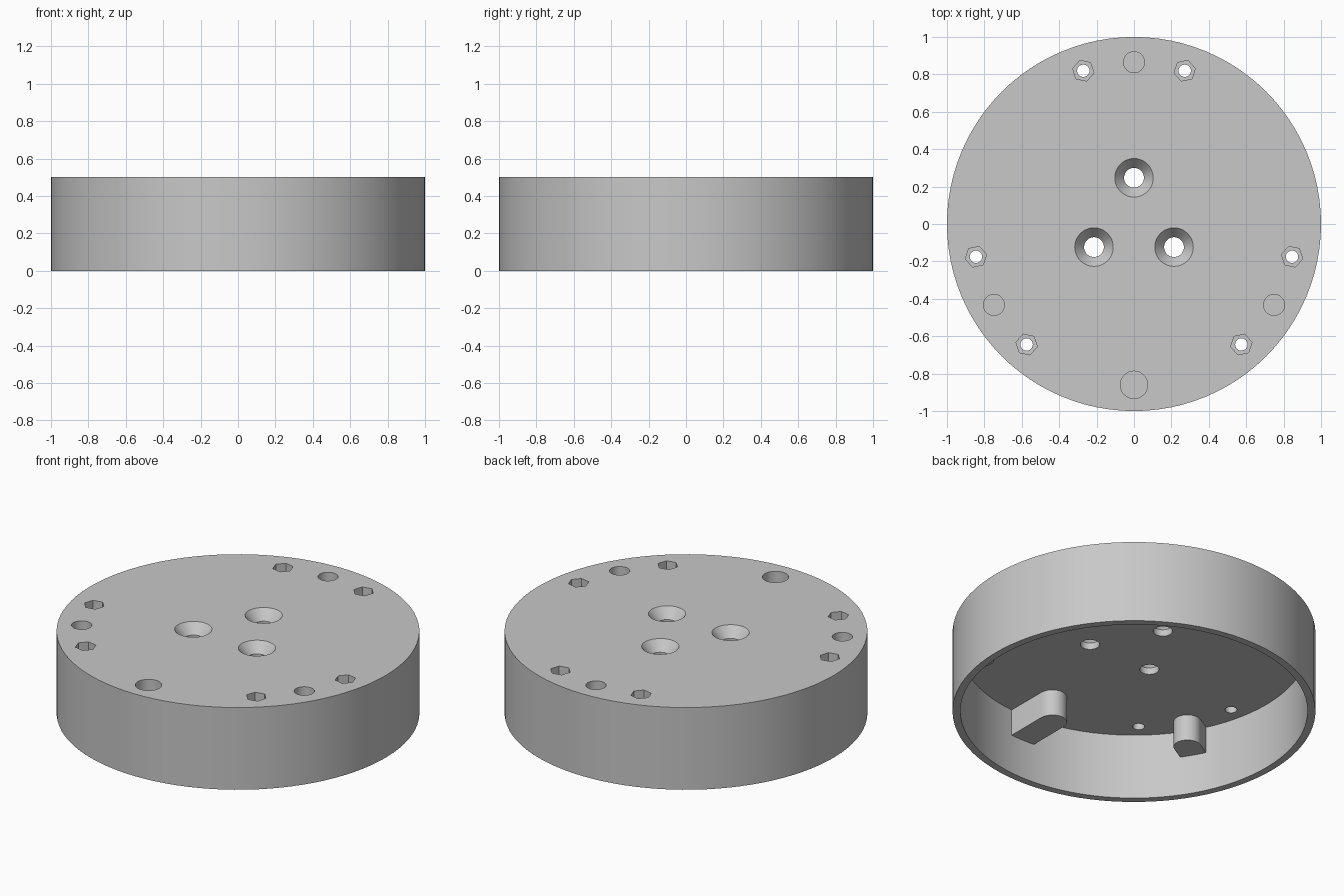
import bpy, bmesh
from math import sin, cos, pi, radians, atan2
from mathutils import Matrix

cube = bpy.data.objects.get("Cube")
if cube:
    bpy.data.objects.remove(cube, do_unlink=True)

grey = bpy.data.materials.new("plain_grey")
grey.use_nodes = True
colour = (0.58, 0.58, 0.58, 1)
grey.diffuse_color = colour
grey.node_tree.nodes["Principled BSDF"].inputs["Base Color"].default_value = colour


def loft(bm, rings):
    """Closed solid through rings of equal vertex count, capped at both ends."""
    loops = [[bm.verts.new(p) for p in ring] for ring in rings]
    faces = [bm.faces.new(loops[0]), bm.faces.new(loops[-1])]
    for a, b in zip(loops, loops[1:]):
        for i in range(len(a)):
            j = (i + 1) % len(a)
            faces.append(bm.faces.new((a[i], a[j], b[j], b[i])))
    bmesh.ops.recalc_face_normals(bm, faces=faces)


def lathe(bm, profile, x=0, y=0, sides=48, turn=0):
    """Solid of revolution from (radius, height) pairs."""
    angles = [turn + 2 * pi * i / sides for i in range(sides)]
    loft(bm, [[(x + r * cos(a), y + r * sin(a), z) for a in angles]
              for r, z in profile])


def boss(bm, angle, inner, half):
    """Post with a round inner end, running radially into the wall."""
    arc = [pi / 2 + pi * i / 16 for i in range(17)]
    outline = [(inner + half * cos(a), half * sin(a)) for a in arc]
    outline += [(0.975, -half), (0.975, half)]
    rot = Matrix.Rotation(angle, 3, 'Z')
    loft(bm, [[rot @ Matrix.Translation((0, 0, z)).to_3x3() @ v
               for v in vectors(outline, z)] for z in (BOSS_BOTTOM, 0.45)])


def vectors(points, z):
    from mathutils import Vector
    return [Vector((px, py, z)) for px, py in points]


def finish(bm, name):
    mesh = bpy.data.meshes.new(name)
    bm.to_mesh(mesh)
    bm.free()
    mesh.materials.append(grey)
    obj = bpy.data.objects.new(name, mesh)
    bpy.context.collection.objects.link(obj)
    return obj


TOP, CEILING, BOSS_BOTTOM, ABOVE = 0.5, 0.4, 0.24, 0.55
GROUPS = [radians(a) for a in (90, 210, 330)]

# Round cap, hollow underneath
bm = bmesh.new()
lathe(bm, [(0.957, CEILING), (0.957, 0), (1, 0), (1, TOP)], sides=96)
cap = finish(bm, "round_cap")

# Posts under the blind holes
bm = bmesh.new()
for a in GROUPS:
    boss(bm, a, 0.86, 0.076)
boss(bm, -pi / 2, 0.70, 0.08)
bosses = finish(bm, "bosses")

# Recesses cut from the top
bm = bmesh.new()
nuts = []
for a in GROUPS:
    lathe(bm, [(0.056, 0.28), (0.056, ABOVE)], 0.865 * cos(a), 0.865 * sin(a))
    for side in (-1, 1):
        b = a + side * radians(18.3)
        nuts.append((0.863 * cos(b), 0.863 * sin(b)))
        lathe(bm, [(0.058, 0.44), (0.058, ABOVE)], *nuts[-1], sides=6, turn=b)
    # Countersunk screw holes
    lathe(bm, [(0.053, 0.3), (0.053, 0.44), (0.103, TOP), (0.103, ABOVE)],
          0.247 * cos(a), 0.247 * sin(a))
lathe(bm, [(0.073, 0.28), (0.073, ABOVE)], 0, -0.86)
recesses = finish(bm, "recess_cutter")

# Bolt holes through the nut pockets
bm = bmesh.new()
for x, y in nuts:
    lathe(bm, [(0.033, 0.3), (0.033, ABOVE)], x, y, 32)
bolts = finish(bm, "bolt_hole_cutter")

bpy.context.view_layer.objects.active = cap
cap.select_set(True)
for tool, mode in ((bosses, 'UNION'), (recesses, 'DIFFERENCE'), (bolts, 'DIFFERENCE')):
    tool.hide_render = True
    mod = cap.modifiers.new(tool.name, 'BOOLEAN')
    mod.operation, mod.solver, mod.object = mode, 'EXACT', tool
    bpy.ops.object.modifier_apply(modifier=mod.name)
    bpy.data.objects.remove(tool, do_unlink=True)

bpy.ops.object.shade_smooth_by_angle(angle=radians(25))
